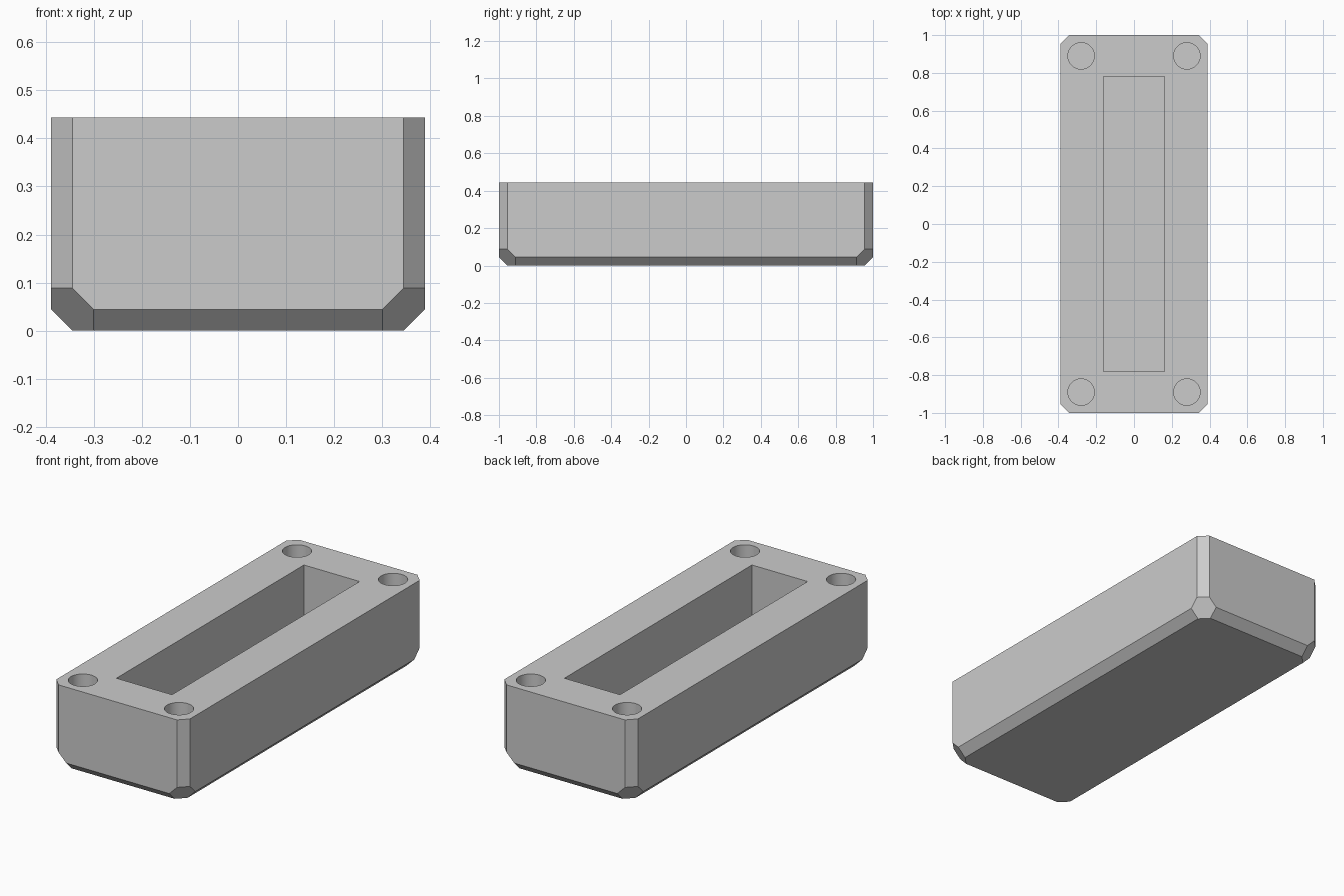
import bpy
import bmesh
import math
from mathutils import Matrix

if "Cube" in bpy.data.objects:
    bpy.data.objects.remove(bpy.data.objects["Cube"])

HALF_X, HALF_Y, HEIGHT = 0.389, 1.0, 0.444
CHAMFER = 0.0444
SIGNS = [(sx, sy) for sx in (-1, 1) for sy in (-1, 1)]

grey = bpy.data.materials.new("light_grey")
grey.use_nodes = True
colour = (0.6, 0.6, 0.6, 1)
grey.diffuse_color = colour
grey.node_tree.nodes["Principled BSDF"].inputs["Base Color"].default_value = colour


def make_object(name, bm):
    bmesh.ops.recalc_face_normals(bm, faces=bm.faces)
    mesh = bpy.data.meshes.new(name)
    bm.to_mesh(mesh)
    bm.free()
    mesh.materials.append(grey)
    obj = bpy.data.objects.new(name, mesh)
    bpy.context.collection.objects.link(obj)
    return obj


# Chamfered block: hull of its corner points, insets counted in chamfer widths
bm = bmesh.new()
for sx, sy in SIGNS:
    insets = [(i, j, 3 - i - j) for i in range(3) for j in range(3)
              if i != j]
    for i, j, k in insets:
        bm.verts.new((sx * (HALF_X - i * CHAMFER), sy * (HALF_Y - j * CHAMFER), k * CHAMFER))
    for i in (0, 1):
        bm.verts.new((sx * (HALF_X - i * CHAMFER), sy * (HALF_Y - (1 - i) * CHAMFER), HEIGHT))
bmesh.ops.convex_hull(bm, input=bm.verts)
bmesh.ops.dissolve_limit(bm, angle_limit=math.radians(1), verts=bm.verts, edges=bm.edges)
body = make_object("chamfered_block", bm)

# Cutters for the long pocket and the four round corner holes
POCKET_FLOOR, HOLE_FLOOR, OVER = 0.09, 0.22, 0.1
bm = bmesh.new()
depth = HEIGHT + OVER - POCKET_FLOOR
bmesh.ops.create_cube(bm, size=1, matrix=Matrix.Translation((0, 0, POCKET_FLOOR + depth / 2))
                      @ Matrix.Diagonal((0.324, 1.56, depth, 1)))
cutters = [make_object("pocket_cutter", bm)]
depth = HEIGHT + OVER - HOLE_FLOOR
for sx, sy in SIGNS:
    bm = bmesh.new()
    bmesh.ops.create_cone(bm, cap_ends=True, segments=48, radius1=0.07, radius2=0.07, depth=depth,
                          matrix=Matrix.Translation((sx * 0.28, sy * 0.89, HOLE_FLOOR + depth / 2)))
    cutters.append(make_object("hole_cutter", bm))

# Cut the openings, then discard the cutters
bpy.ops.object.select_all(action="DESELECT")
bpy.context.view_layer.objects.active = body
body.select_set(True)
for cutter in cutters:
    cutter.hide_render = True
    mod = body.modifiers.new("opening", "BOOLEAN")
    mod.operation = "DIFFERENCE"
    mod.solver = "EXACT"
    mod.object = cutter
    bpy.ops.object.modifier_apply(modifier=mod.name)
    bpy.data.objects.remove(cutter)

bpy.ops.object.shade_smooth_by_angle(angle=math.radians(20))
